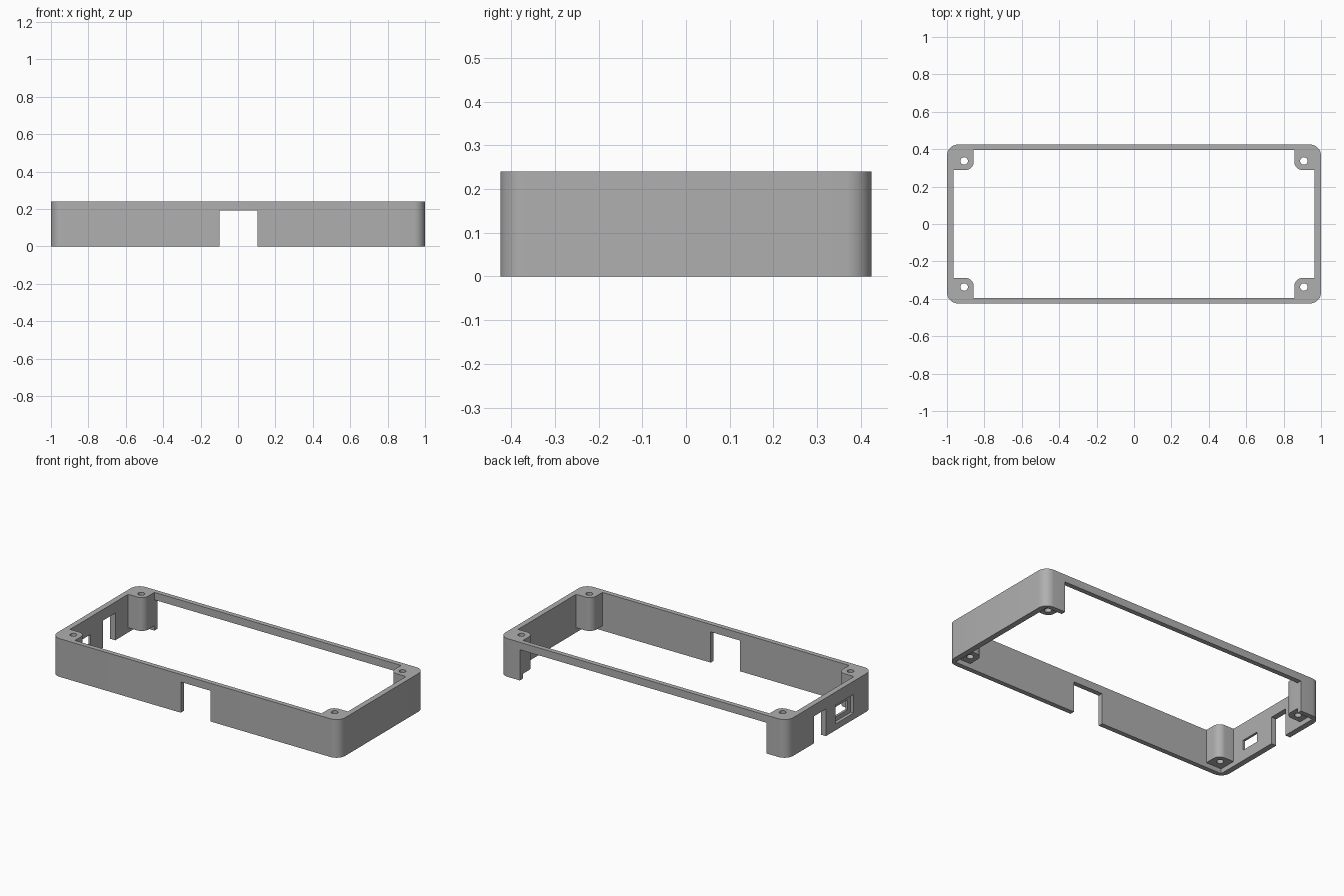
import bpy
import bmesh
from math import cos, sin, pi, radians

cube = bpy.data.objects.get("Cube")
if cube:
    bpy.data.objects.remove(cube, do_unlink=True)

HEIGHT = 0.24
HALF_X, HALF_Y = 1.0, 0.425
IN_X, IN_Y = 0.965, 0.395
BOSS_X, BOSS_Y = 0.857, 0.288
RIM_Z = 0.193            # underside of the top rim over the cutouts

grey = bpy.data.materials.new("matte grey")
grey.use_nodes = True
colour = (0.43, 0.43, 0.43, 1)
grey.diffuse_color = colour
grey.node_tree.nodes["Principled BSDF"].inputs["Base Color"].default_value = colour


def rounded(x0, x1, y0, y1, radii=(0, 0, 0, 0), steps=8):
    """Rectangle outline; radii run anticlockwise from the (x1, y1) corner."""
    corners = [(x1, y1, -1, -1), (x0, y1, 1, -1), (x0, y0, 1, 1), (x1, y0, -1, 1)]
    pts = []
    for i, ((x, y, dx, dy), r) in enumerate(zip(corners, radii)):
        if not r:
            pts.append((x, y))
            continue
        for k in range(steps + 1):
            a = (i + k / steps) * pi / 2
            pts.append((x + dx * r + r * cos(a), y + dy * r + r * sin(a)))
    return pts


def prism(name, pts, z0, z1):
    bm = bmesh.new()
    base = bm.faces.new([bm.verts.new((x, y, z0)) for x, y in pts])
    top = bmesh.ops.extrude_face_region(bm, geom=[base])["geom"]
    bmesh.ops.translate(bm, vec=(0, 0, z1 - z0),
                        verts=[v for v in top if isinstance(v, bmesh.types.BMVert)])
    bmesh.ops.recalc_face_normals(bm, faces=bm.faces)
    mesh = bpy.data.meshes.new(name)
    bm.to_mesh(mesh)
    bm.free()
    mesh.materials.append(grey)
    obj = bpy.data.objects.new(name, mesh)
    bpy.context.collection.objects.link(obj)
    return obj


def combine(target, tool, operation):
    mod = target.modifiers.new(operation.lower(), 'BOOLEAN')
    mod.operation, mod.object, mod.solver = operation, tool, 'EXACT'
    bpy.context.view_layer.objects.active = target
    bpy.ops.object.modifier_apply(modifier=mod.name)
    bpy.data.objects.remove(tool, do_unlink=True)


def cut_box(target, x0, x1, y0, y1, z0, z1):
    combine(target, prism("cutter", rounded(x0, x1, y0, y1), z0, z1), 'DIFFERENCE')


# Outer wall with rounded corners, open at top and bottom
frame = prism("enclosure_frame",
              rounded(-HALF_X, HALF_X, -HALF_Y, HALF_Y, (0.06,) * 4), 0, HEIGHT)
cut_box(frame, -IN_X, IN_X, -IN_Y, IN_Y, -0.1, 0.4)

# Front notch and wide back opening
cut_box(frame, -0.10, 0.105, -0.5, -0.35, -0.1, RIM_Z)
cut_box(frame, -BOSS_X, BOSS_X, 0.35, 0.5, -0.1, RIM_Z)

# Side notch, and side port with a shallow outer recess
cut_box(frame, -1.1, -0.9, 0.04, 0.16, -0.1, 0.17)
cut_box(frame, -1.1, -0.98, -0.235, -0.055, 0.04, 0.157)
cut_box(frame, -1.1, -0.9, -0.205, -0.085, 0.067, 0.13)

# Corner screw bosses, stopping short of the bottom edge
boss_outline = rounded(BOSS_X, 0.975, BOSS_Y, 0.405, (0, 0, 0.045, 0))
for sx in (-1, 1):
    for sy in (-1, 1):
        pts = [(x * sx, y * sy) for x, y in boss_outline]
        combine(frame, prism("boss", pts, 0.03, HEIGHT), 'UNION')
        hx, hy, r = 0.908 * sx, 0.337 * sy, 0.02
        hole = prism("hole", rounded(hx - r, hx + r, hy - r, hy + r, (r * 0.999,) * 4, 6),
                     -0.1, 0.4)
        combine(frame, hole, 'DIFFERENCE')

# Smooth rounded corners, crisp edges
bpy.ops.object.select_all(action='DESELECT')
frame.select_set(True)
bpy.context.view_layer.objects.active = frame
bpy.ops.object.shade_smooth_by_angle(angle=radians(30))
